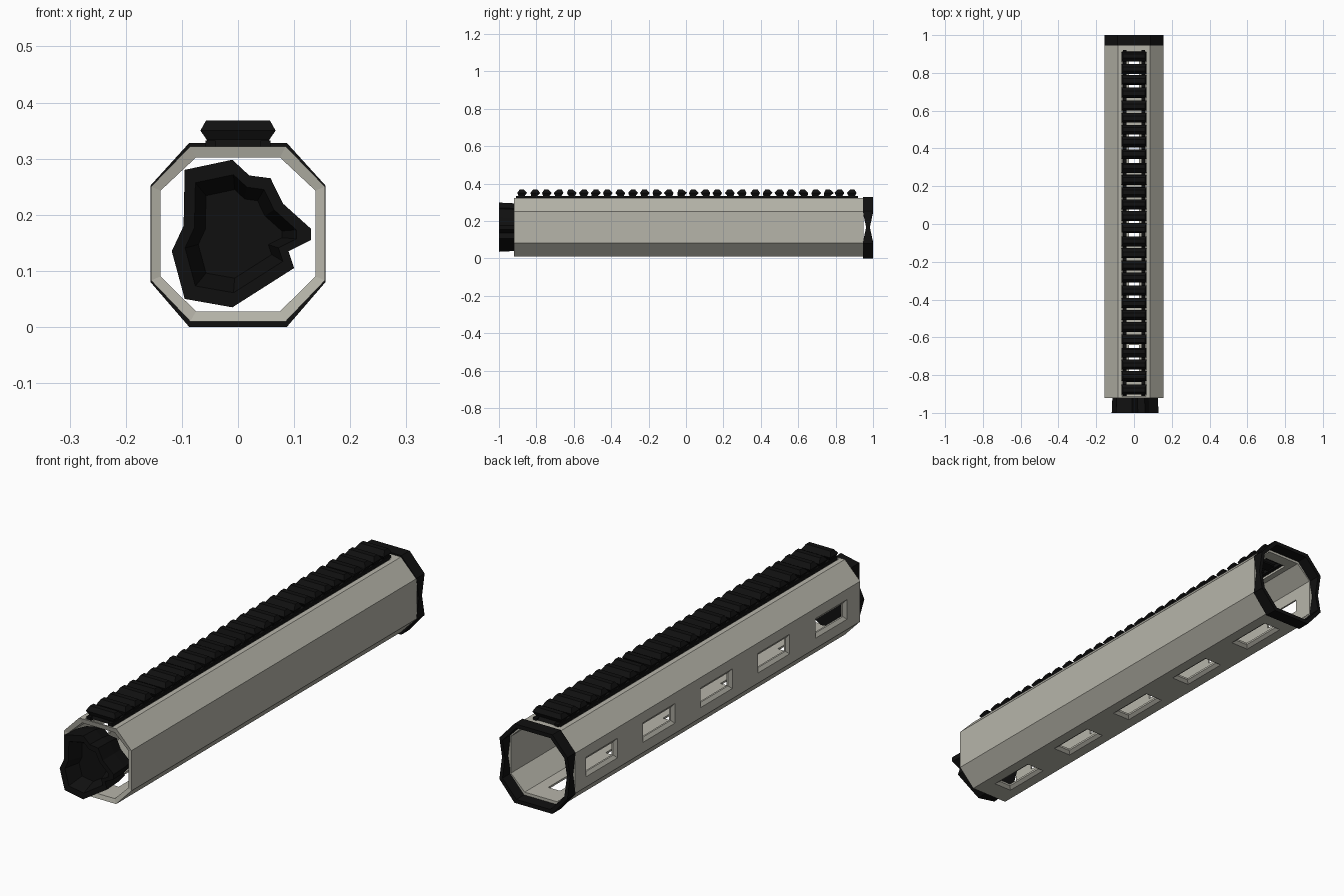
import bpy, random
from mathutils import Vector

random.seed(4)
old = bpy.data.objects.get("Cube")
if old:
    bpy.data.objects.remove(old, do_unlink=True)


def material(name, colour):
    m = bpy.data.materials.new(name)
    m.use_nodes = True
    m.diffuse_color = (*colour, 1)
    m.node_tree.nodes["Principled BSDF"].inputs["Base Color"].default_value = (*colour, 1)
    return m


GREY = material("warm grey", (0.47, 0.46, 0.40))
BLACK = material("black", (0.005, 0.005, 0.005))


def loft(name, rows, mat, wrap=False):
    """Skin equal-length point rows; wrap joins last row to first, otherwise ends are capped."""
    n, verts, faces = len(rows[0]), [p for r in rows for p in r], []
    total = len(rows)
    for i in range(total if wrap else total - 1):
        a, b = i * n, (i + 1) % total * n
        for k in range(n):
            j = (k + 1) % n
            faces.append((a + k, a + j, b + j, b + k))
    if not wrap:
        faces += [tuple(range(n))[::-1], tuple(range((total - 1) * n, total * n))]
    mesh = bpy.data.meshes.new(name)
    mesh.from_pydata([tuple(v) for v in verts], [], faces)
    mesh.materials.append(mat)
    ob = bpy.data.objects.new(name, mesh)
    bpy.context.collection.objects.link(ob)
    bpy.ops.object.select_all(action='DESELECT')
    ob.select_set(True)
    bpy.context.view_layer.objects.active = ob
    bpy.ops.object.mode_set(mode='EDIT')
    bpy.ops.mesh.select_all(action='SELECT')
    bpy.ops.mesh.normals_make_consistent(inside=False)
    bpy.ops.object.mode_set(mode='OBJECT')
    return ob


def octagon(half, flat, low, z1, z2, high):
    """Octagon in x and z with a middle point on each upright side."""
    mid = (z1 + z2) / 2
    right = [(flat, low), (half, z1), (half, mid), (half, z2), (flat, high)]
    return right + [(-x, z) for x, z in reversed(right)]


def at(points, y):
    return [(x, y, z) for x, z in points]


def rect(centre, u, v, hu, hv):
    return [centre + u * a * hu + v * b * hv for a, b in ((-1, -1), (1, -1), (1, 1), (-1, 1))]


# Hollow eight-sided handguard
outer = octagon(0.155, 0.085, 0.01, 0.083, 0.25, 0.322)
inner = octagon(0.138, 0.075, 0.028, 0.09, 0.243, 0.302)
body = loft("handguard_tube",
            [at(outer, -0.92), at(outer, 0.95), at(inner, 0.95), at(inner, -0.915)], GREY, True)

# Bevelled slots along one side and the underside, plus the channel below the rail
X, Y, Z = Vector((1, 0, 0)), Vector((0, 1, 0)), Vector((0, 0, 1))


def cutter(surface, inward, across, length, width):
    rows = [rect(surface + inward * d, Y, across, length - t, width - t)
            for d, t in ((-0.003, 0), (0.01, 0.018), (0.04, 0.018))]
    return loft("slot_cutter", rows, GREY)


cutters = [cutter(Vector((0, 0, 0.322)), -Z, X, 0.918, 0.068)]
for i in range(5):
    y = -0.73 + i * 0.376
    cutters.append(cutter(Vector((-0.155, y, 0.166)), X, Z, 0.108, 0.045))
    cutters.append(cutter(Vector((0, y, 0.01)), Z, X, 0.108, 0.045))
for c in cutters:
    c.hide_render = True
    bpy.context.view_layer.objects.active = body
    mod = body.modifiers.new("slot", 'BOOLEAN')
    mod.operation, mod.solver, mod.object = 'DIFFERENCE', 'EXACT', c
    bpy.ops.object.modifier_apply(modifier=mod.name)
    bpy.data.objects.remove(c, do_unlink=True)

# Rear band, pinched halfway up each side
band_out = octagon(0.156, 0.087, 0.0, 0.08, 0.252, 0.328)
band_in = octagon(0.142, 0.078, 0.016, 0.087, 0.245, 0.312)


def band_row(points, side):
    return [(x, 0.973 + side * (0.01 if k in (2, 7) else 0.027), z)
            for k, (x, z) in enumerate(points)]


loft("rear_band", [band_row(band_out, -1), band_row(band_out, 1),
                   band_row(band_in, 1), band_row(band_in, -1)], BLACK, True)

# Side rails carrying the teeth
for side, name in ((1, "left"), (-1, "right")):
    strip = [(side * x, z) for x, z in
             ((0.04, 0.316), (0.058, 0.316), (0.058, 0.332), (0.04, 0.332))]
    loft("rail_strip_" + name, [at(strip, -0.91), at(strip, 0.92)], BLACK)

# Row of cross teeth, each a little uneven
COUNT = 28
for i in range(COUNT):
    y = -0.875 + i * 1.765 / (COUNT - 1)
    rows = []
    for z, hx, hy in ((0.322, 0.052, 0.022), (0.334, 0.056, 0.017),
                      (0.35, 0.067, 0.026), (0.368, 0.057, 0.011)):
        c = Vector((0, y + random.uniform(-0.005, 0.005), z))
        rows.append(rect(c, X, Y, hx, hy))
    loft(f"rail_tooth_{i + 1}", rows, BLACK)

# Faceted barrel nut with a recessed front
nut = [(-0.095, 0.28), (-0.01, 0.298), (0.02, 0.27), (0.058, 0.265), (0.08, 0.22),
       (0.13, 0.175), (0.13, 0.155), (0.09, 0.135), (0.1, 0.105), (-0.01, 0.035),
       (-0.095, 0.05), (-0.118, 0.135), (-0.097, 0.18)]


def scaled(points, s):
    return [(x * s, 0.165 + (z - 0.165) * s) for x, z in points]


loft("barrel_nut", [at(scaled(nut, 0.9), -0.87), at(scaled(nut, 0.97), -0.92), at(nut, -1.0),
                    at(scaled(nut, 0.8), -1.0), at(scaled(nut, 0.6), -0.94)], BLACK)
